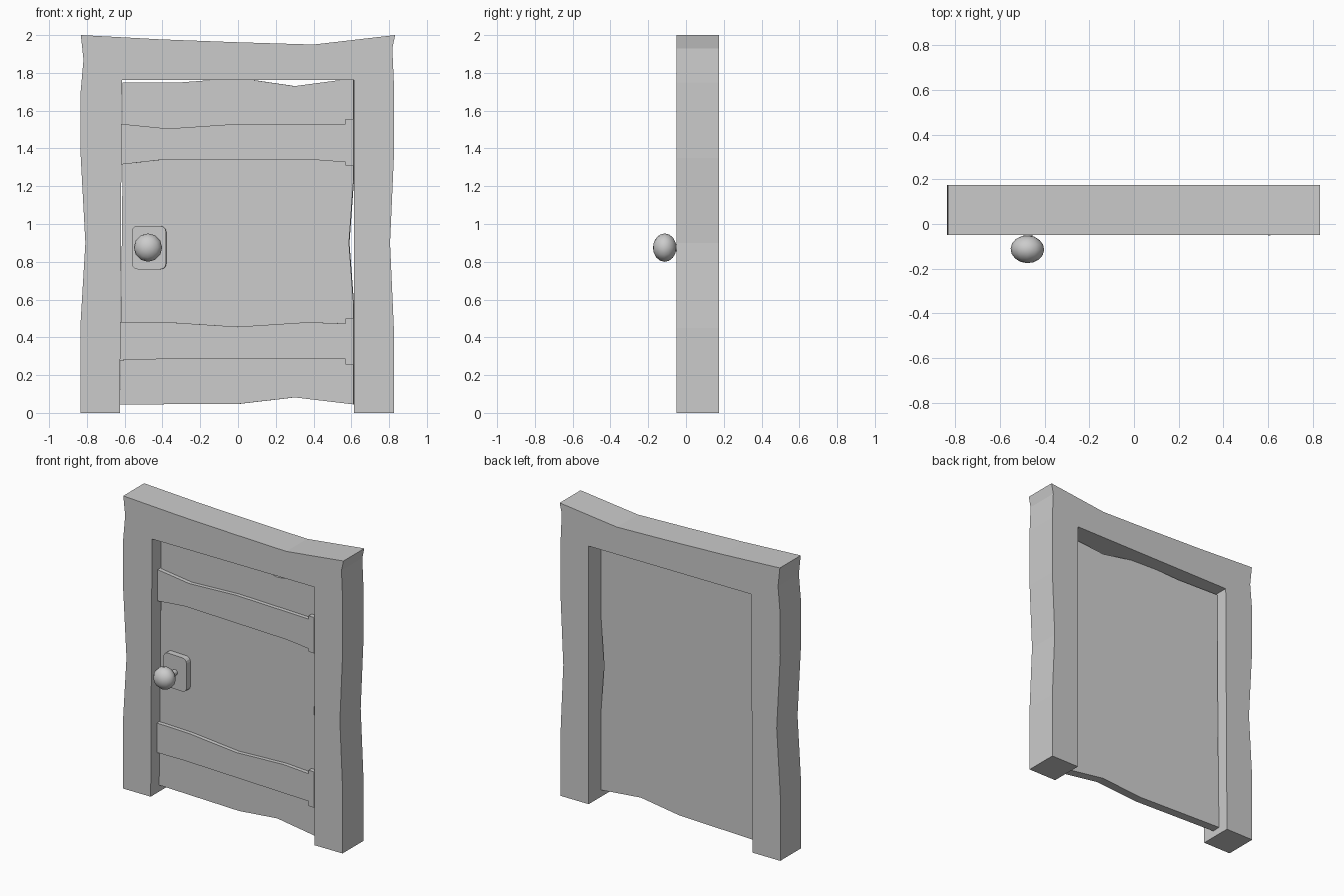
import bpy, bmesh, math
from mathutils import Matrix

if "Cube" in bpy.data.objects:
    bpy.data.objects.remove(bpy.data.objects["Cube"])

# The door leaf stands slightly ajar, turned about the vertical axis
AJAR = Matrix.Translation((0, 0.01, 0)) @ Matrix.Rotation(math.radians(-2.8), 4, 'Z')


def finish(name, bm, matrix=Matrix()):
    bmesh.ops.recalc_face_normals(bm, faces=bm.faces)
    me = bpy.data.meshes.new(name)
    bm.to_mesh(me)
    bm.free()
    ob = bpy.data.objects.new(name, me)
    ob.matrix_world = matrix
    bpy.context.collection.objects.link(ob)
    return ob


def slab(name, outline, y0, y1, matrix=Matrix()):
    """Extrude an x-z outline from y0 to y1."""
    bm = bmesh.new()
    face = bm.faces.new([bm.verts.new((x, y0, z)) for x, z in outline])
    ext = bmesh.ops.extrude_face_region(bm, geom=[face])
    verts = [v for v in ext['geom'] if isinstance(v, bmesh.types.BMVert)]
    bmesh.ops.translate(bm, verts=verts, vec=(0, y1 - y0, 0))
    return finish(name, bm, matrix)


def rect(x0, x1, z0, z1):
    return [(x0, z0), (x1, z0), (x1, z1), (x0, z1)]


# Crooked timber frame: two posts and a lintel in one outline
slab("door_frame", [
    (-0.835, 0), (-0.835, 0.45), (-0.808, 0.9), (-0.835, 1.4), (-0.833, 1.7),
    (-0.818, 1.87), (-0.832, 2.0), (-0.4, 1.977), (0, 1.962), (0.4, 1.95),
    (0.832, 2.0), (0.817, 1.93), (0.825, 1.75), (0.825, 1.35), (0.805, 0.9),
    (0.825, 0.45), (0.825, 0), (0.613, 0), (0.613, 1.763), (-0.615, 1.763),
    (-0.625, 0)], -0.05, 0.175)

# Door leaf with wavy edges
slab("door_leaf", [
    (-0.625, 0.045), (-0.62, 0.5), (-0.612, 1.3), (-0.612, 1.748), (-0.3, 1.75),
    (-0.1, 1.765), (0.06, 1.765), (0.3, 1.73), (0.55, 1.763), (0.612, 1.763),
    (0.612, 1.23), (0.588, 0.9), (0.612, 0.58), (0.612, 0.045), (0.3, 0.082),
    (0, 0.047)], 0, 0.06, AJAR)

# Cross straps and their hinges
slab("upper_strap", [
    (-0.62, 1.53), (-0.37, 1.505), (0, 1.53), (0.6, 1.53), (0.6, 1.325),
    (0.4, 1.34), (-0.4, 1.34), (-0.62, 1.315)], -0.027, 0.01, AJAR)
slab("lower_strap", [
    (-0.632, 0.48), (-0.37, 0.48), (0, 0.456), (0.37, 0.48), (0.6, 0.472),
    (0.6, 0.285), (-0.4, 0.285), (-0.63, 0.278)], -0.027, 0.01, AJAR)
for name, z in (("upper_hinge", 1.31), ("lower_hinge", 0.255)):
    slab(name, rect(0.57, 0.613, z, z + 0.245), -0.031, 0.01, AJAR)

# Lock plate with rounded corners
plate = []
for i, (cx, cz) in enumerate(((-0.41, 0.96), (-0.53, 0.96), (-0.53, 0.79), (-0.41, 0.79))):
    for k in range(4):
        a = math.pi / 2 * (i + k / 3)
        plate.append((cx + 0.03 * math.cos(a), cz + 0.03 * math.sin(a)))
slab("lock_plate", plate, -0.04, 0.01, AJAR)

# Knob stem
bm = bmesh.new()
bmesh.ops.create_cone(bm, cap_ends=True, segments=12, radius1=0.02, radius2=0.02, depth=0.12,
                      matrix=Matrix.Translation((-0.47, -0.08, 0.875)) @ Matrix.Rotation(math.pi / 2, 4, 'X'))
stem = finish("knob_stem", bm, AJAR)

# Flattened knob
bm = bmesh.new()
bmesh.ops.create_uvsphere(bm, u_segments=12, v_segments=8, radius=1,
                          matrix=Matrix.Translation((-0.47, -0.146, 0.875))
                          @ Matrix.Diagonal((0.075, 0.062, 0.075, 1)) @ Matrix.Rotation(math.pi / 2, 4, 'X'))
knob = finish("knob", bm, AJAR)

for ob in (stem, knob):
    bpy.context.view_layer.objects.active = ob
    ob.select_set(True)
bpy.ops.object.shade_smooth_by_angle(angle=math.radians(50))
